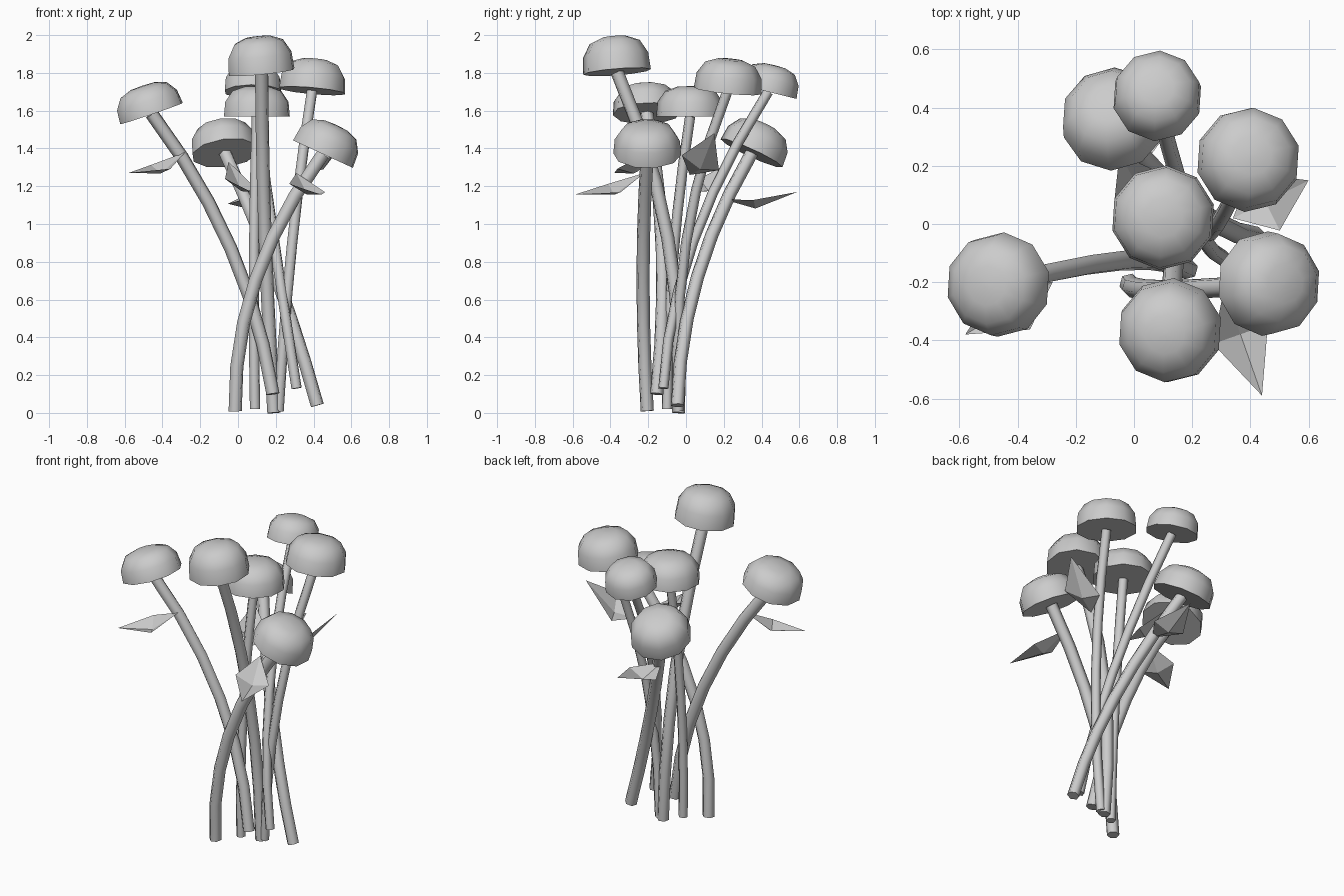
import bpy, bmesh, math
from mathutils import Vector

if "Cube" in bpy.data.objects:
    bpy.data.objects.remove(bpy.data.objects["Cube"])

UP = Vector((0, 0, 1))


def finish(name, bm, angle=None):
    bmesh.ops.recalc_face_normals(bm, faces=bm.faces)
    me = bpy.data.meshes.new(name)
    bm.to_mesh(me)
    bm.free()
    ob = bpy.data.objects.new(name, me)
    bpy.context.collection.objects.link(ob)
    if angle:
        bpy.ops.object.select_all(action='DESELECT')
        ob.select_set(True)
        bpy.context.view_layer.objects.active = ob
        bpy.ops.object.shade_smooth_by_angle(angle=math.radians(angle))


def ring(bm, centre, axis, r, sides):
    """Circle of vertices around a point, facing along the axis."""
    u = (Vector((1, 0, 0)) - axis * axis.x).normalized()
    v = axis.cross(u)
    angles = [2 * math.pi * k / sides + 0.25 for k in range(sides)]
    return [bm.verts.new(centre + r * (math.cos(t) * u + math.sin(t) * v)) for t in angles]


def loft(bm, rings):
    for a, b in zip(rings, rings[1:]):
        for i in range(len(a)):
            j = (i + 1) % len(a)
            bm.faces.new((a[i], a[j], b[j], b[i]))
    bm.faces.new(rings[0])
    bm.faces.new(rings[-1])


# Hexagonal stem swept along a simple bend
def stem(name, base, bend, end, r, steps=6):
    bm = bmesh.new()
    a, b, c = Vector(base), Vector(bend), Vector(end)
    rings = []
    for i in range(steps + 1):
        t = i / steps
        p = a * (1 - t) ** 2 + b * 2 * t * (1 - t) + c * t * t
        d = ((b - a) * (1 - t) + (c - b) * t).normalized()
        rings.append(ring(bm, p, d, r, 6))
    loft(bm, rings)
    finish(name, bm, 65)


# Ten-sided dome with a flat underside
def head(name, loc, lean, r, h):
    bm = bmesh.new()
    axis = Vector((lean[0], lean[1], 1)).normalized()
    profile = ((1, 0), (0.96, 0.48), (0.74, 0.84), (0.38, 0.98), (0.03, 1))
    loft(bm, [ring(bm, Vector(loc) + axis * h * z, axis, r * f, 10) for f, z in profile])
    finish(name, bm, 50)


def flower(name, base, bend, top, lean, thick=0.036, r=0.18, h=0.17):
    stem(name + "_stem", base, bend, top, thick)
    head(name + "_flower_head", top, lean, r, h)


# Folded diamond leaf, widest nearer the root, with a sunken middle
def leaf(name, root, tip, tilt, width=0.1):
    bm = bmesh.new()
    root, tip = Vector(root), Vector(tip)
    side = (tip - root).cross(UP).normalized() * width + UP * tilt
    mid = root.lerp(tip, 0.43) - UP * 0.03
    rim = [bm.verts.new(p) for p in (root, mid + side, tip, mid - side)]
    centre = bm.verts.new(mid - UP * 0.035)
    for i in range(4):
        bm.faces.new((rim[i], rim[(i + 1) % 4], centre))
    finish(name, bm)


# Flowers: stem base, bend, head position, head lean
flower("left", (0.185, -0.155, 0.1), (0.06, -0.07, 0.9), (-0.458, -0.208, 1.585), (-0.34, -0.03), h=0.155)
flower("back_left", (0.42, -0.045, 0.04), (0.23, -0.03, 0.73), (-0.068, 0.347, 1.375), (-0.13, 0.46))
flower("back", (0.31, -0.12, 0.13), (0.19, -0.08, 0.9), (0.08, 0.435, 1.7), (0, 0.25), 0.028, 0.155, 0.145)
flower("right_back", (0.215, -0.04, 0.01), (0.27, -0.09, 0.94), (0.392, 0.22, 1.705), (0.09, 0.1), 0.028)
flower("middle", (0.09, -0.1, 0.02), (0.075, -0.1, 0.8), (0.1, 0.022, 1.57), (0, 0), 0.028, h=0.16)
flower("front", (0.19, -0.04, 0), (0.13, 0.01, 0.95), (0.125, -0.365, 1.805), (-0.1, -0.08), h=0.19)
flower("right_front", (-0.015, -0.205, 0.01), (-0.03, -0.25, 0.72), (0.45, -0.205, 1.37), (0.46, 0))

# Leaves: root, tip, sideways tilt
leaf("left_leaf", (-0.28, -0.2, 1.38), (-0.58, -0.38, 1.27), 0.01)
leaf("front_leaf", (0.31, -0.22, 1.27), (0.44, -0.59, 1.155), 0.022)
leaf("right_leaf", (0.34, 0.02, 1.26), (0.6, 0.15, 1.48), 0.04, 0.11)
leaf("back_leaf", (0.03, 0.2, 1.13), (0.07, 0.59, 1.17), 0.01)
leaf("inner_leaf", (0.07, 0.03, 1.17), (-0.05, 0.24, 1.33), -0.03)
